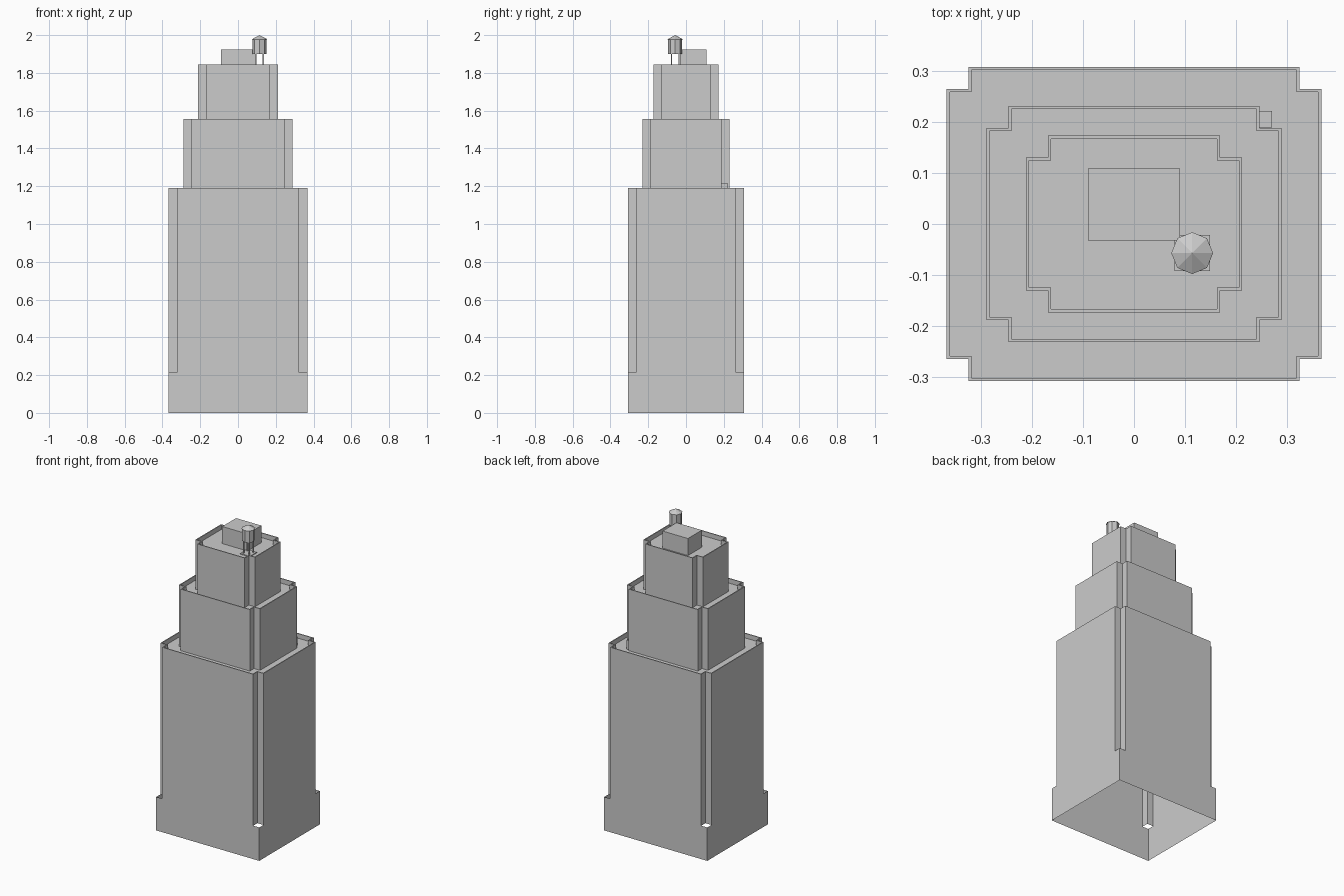
import bpy
import bmesh
from math import pi

cube = bpy.data.objects.get("Cube")
if cube:
    bpy.data.objects.remove(cube, do_unlink=True)

grey = bpy.data.materials.new("plain_grey")
grey.use_nodes = True
colour = (0.6, 0.6, 0.6, 1)
grey.diffuse_color = colour
grey.node_tree.nodes["Principled BSDF"].inputs["Base Color"].default_value = colour

NOTCH = 0.043
RIM = 0.006
PARAPET = 0.03


def finish(name, bm):
    mesh = bpy.data.meshes.new(name)
    bm.to_mesh(mesh)
    bm.free()
    mesh.materials.append(grey)
    obj = bpy.data.objects.new(name, mesh)
    bpy.context.collection.objects.link(obj)
    return obj


def outline(hx, hy, inset=0.0):
    """Counter-clockwise rectangle with a square notch in every corner."""
    ox, oy = hx - inset, hy - inset
    nx, ny = hx - NOTCH - inset, hy - NOTCH - inset
    corner = [(ox, ny), (nx, ny), (nx, oy)]
    flip = corner[::-1]
    return (corner + [(-x, y) for x, y in flip]
            + [(-x, -y) for x, y in corner] + [(x, -y) for x, y in flip])


def ring(bm, points, z):
    return [bm.verts.new((x, y, z)) for x, y in points]


def bridge(bm, low, high):
    for i in range(len(low)):
        j = (i + 1) % len(low)
        bm.faces.new((low[i], low[j], high[j], high[i]))


def tier(name, hx, hy, z0, z1):
    """Hollow notched walls, a thin parapet and a sunken roof."""
    bm = bmesh.new()
    inner = outline(hx, hy, RIM)
    rings = [ring(bm, outline(hx, hy), z0), ring(bm, outline(hx, hy), z1),
             ring(bm, inner, z1), ring(bm, inner, z1 - PARAPET)]
    for low, high in zip(rings, rings[1:]):
        bridge(bm, low, high)
    bm.faces.new(rings[-1])
    return finish(name, bm)


def box(name, x0, x1, y0, y1, z0, z1):
    bm = bmesh.new()
    bmesh.ops.create_cube(bm, size=1)
    for v in bm.verts:
        v.co.x = x1 if v.co.x > 0 else x0
        v.co.y = y1 if v.co.y > 0 else y0
        v.co.z = z1 if v.co.z > 0 else z0
    return finish(name, bm)


def octagon(name, r_low, r_high, z0, z1, centre):
    bm = bmesh.new()
    bmesh.ops.create_cone(bm, cap_ends=True, segments=8, radius1=r_low,
                          radius2=r_high, depth=z1 - z0)
    bmesh.ops.translate(bm, verts=bm.verts, vec=(*centre, (z0 + z1) / 2))
    return finish(name, bm)


# Base skirt: plain rectangular walls, open below and at the notches
hx, hy, base_top = 0.367, 0.308, 0.215
bm = bmesh.new()
corners = [(-hx, -hy), (hx, -hy), (hx, hy), (-hx, hy)]
bridge(bm, ring(bm, corners, 0), ring(bm, corners, base_top))
finish("base_walls", bm)

# Three stepped tiers
tops = (1.19, 1.556, 1.845)
tier("lower_tier", hx, hy, base_top, tops[0])
tier("middle_tier", 0.289, 0.231, tops[0] - PARAPET, tops[1])
tier("upper_tier", 0.212, 0.173, tops[1] - PARAPET, tops[2])

# Roof structures
roof = tops[2] - PARAPET
box("roof_house", -0.09, 0.09, -0.032, 0.109, roof, 1.925)
box("terrace_vent", 0.244, 0.27, 0.189, 0.221, tops[0] - PARAPET, 1.217)

# Water tank on four legs
tx, ty = 0.114, -0.057
box("tank_footing", tx - 0.035, tx + 0.035, ty - 0.035, ty + 0.035, roof, roof + 0.005)
for sx, side in ((-1, "right"), (1, "left")):
    for sy, end in ((-1, "front"), (1, "back")):
        x, y, w = tx + sx * 0.02, ty + sy * 0.02, 0.0035
        box(f"tank_leg_{end}_{side}", x - w, x + w, y - w, y + w, roof, 1.9)
octagon("tank_body", 0.037, 0.037, 1.9, 1.978, (tx, ty))
octagon("tank_roof", 0.041, 0, 1.978, 2.0, (tx, ty))
